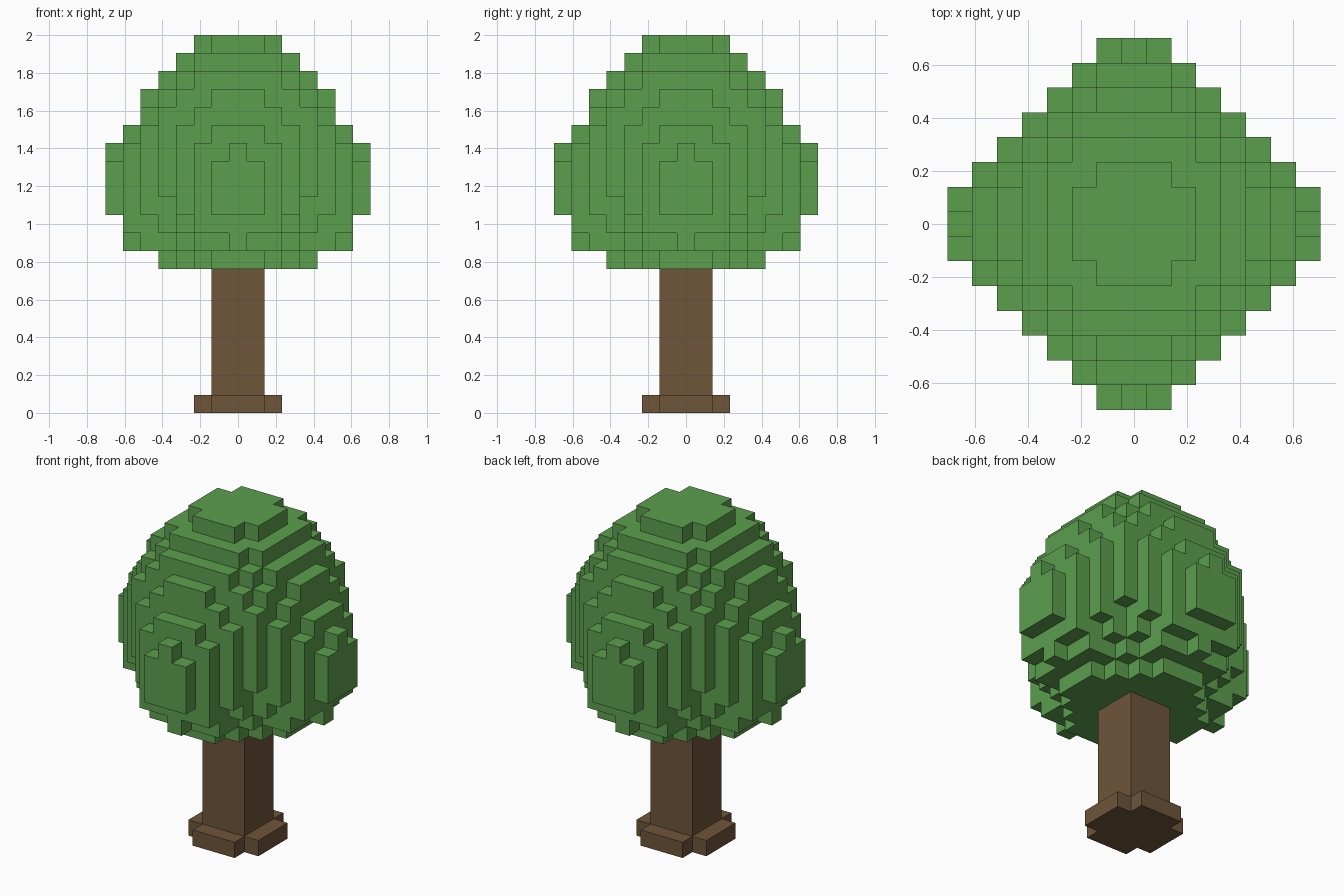
import bpy
import bmesh
from mathutils import Vector

old = bpy.data.objects.get("Cube")
if old:
    bpy.data.objects.remove(old, do_unlink=True)

# Size of one block
CELL = Vector((0.0937, 0.0933, 2 / 21))


def make_material(name, colour):
    mat = bpy.data.materials.new(name)
    mat.use_nodes = True
    mat.diffuse_color = colour
    bsdf = mat.node_tree.nodes["Principled BSDF"]
    bsdf.inputs["Base Color"].default_value = colour
    bsdf.inputs["Roughness"].default_value = 0.9
    return mat


def block_cells(layers, first):
    """Each layer lists the half depth of its columns from the middle outward."""
    cells = set()
    for k, layer in enumerate(layers):
        for x, depth in enumerate(map(int, layer)):
            for y in range(-depth, depth + 1):
                cells |= {(x, y, first + k), (-x, y, first + k)}
    return cells


def build_blocks(name, cells, mat):
    """Skin a set of cells with only its outer faces."""
    bm = bmesh.new()
    corners = {}

    def vert(p):
        key = tuple(round(2 * c) for c in p)
        if key not in corners:
            corners[key] = bm.verts.new(p * CELL)
        return corners[key]

    for cell in sorted(cells):
        centre = Vector(cell) + Vector((0, 0, 0.5))
        for axis in range(3):
            for sign in (-1, 1):
                n = Vector((0, 0, 0))
                n[axis] = sign
                if tuple(int(c + d) for c, d in zip(cell, n)) in cells:
                    continue
                u = Vector((0, 0, 0))
                u[(axis + 1) % 3] = 1
                v = n.cross(u)
                ring = [centre + (n + a * u + b * v) / 2
                        for a, b in ((-1, -1), (1, -1), (1, 1), (-1, 1))]
                bm.faces.new([vert(p) for p in ring])
    mesh = bpy.data.meshes.new(name)
    bm.to_mesh(mesh)
    bm.free()
    mesh.materials.append(mat)
    obj = bpy.data.objects.new(name, mesh)
    bpy.context.collection.objects.link(obj)
    return obj


leaf = make_material("leaf green", (0.107, 0.347, 0.076, 1))
bark = make_material("bark brown", (0.156, 0.091, 0.042, 1))

# Trunk with a cross-shaped foot
build_blocks("trunk", block_cells(["221"] + ["11"] * 7, 0), bark)

# Leafy crown, lowest layer first
crown_layers = [
    "44321", "6553220", "6664322", "77653321",
    "77654321", "77654321", "76654320",
    "6655431", "555442", "554431",
    "44432", "3332", "221",
]
build_blocks("crown", block_cells(crown_layers, 8), leaf)
